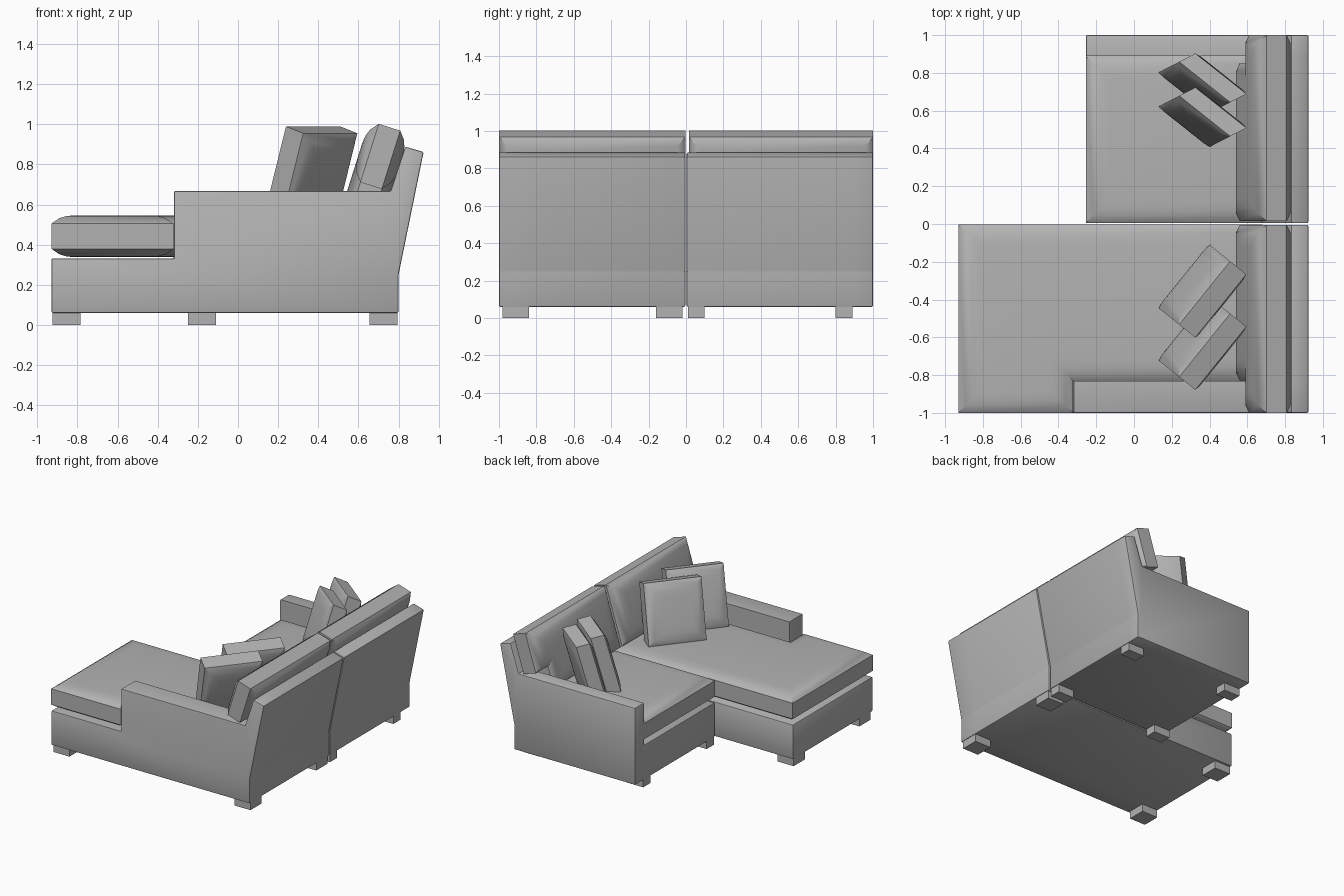
import bpy, bmesh, math
from mathutils import Matrix, Vector

cube = bpy.data.objects.get("Cube")
if cube:
    bpy.data.objects.remove(cube, do_unlink=True)

fabric = bpy.data.materials.new("grey_fabric")
fabric.use_nodes = True
GREY = (0.45, 0.45, 0.45, 1.0)
fabric.diffuse_color = GREY
fabric.node_tree.nodes["Principled BSDF"].inputs["Base Color"].default_value = GREY


def finish(name, bm, smooth=True):
    bmesh.ops.recalc_face_normals(bm, faces=bm.faces)
    mesh = bpy.data.meshes.new(name)
    bm.to_mesh(mesh)
    bm.free()
    mesh.materials.append(fabric)
    obj = bpy.data.objects.new(name, mesh)
    bpy.context.collection.objects.link(obj)
    if smooth:
        bpy.ops.object.select_all(action='DESELECT')
        obj.select_set(True)
        bpy.context.view_layer.objects.active = obj
        bpy.ops.object.shade_smooth_by_angle(angle=math.radians(30))
    return obj


def prism(outline, depth):
    """Solid from a 2D outline in XY, centred on z = 0; returns bmesh and its two caps."""
    bm = bmesh.new()
    low = bm.faces.new([bm.verts.new((x, y, -depth / 2)) for x, y in outline])
    ext = bmesh.ops.extrude_face_region(bm, geom=[low], use_keep_orig=True)
    top_verts = [g for g in ext["geom"] if isinstance(g, bmesh.types.BMVert)]
    top = [g for g in ext["geom"] if isinstance(g, bmesh.types.BMFace)
           and all(v in top_verts for v in g.verts)][0]
    bmesh.ops.translate(bm, verts=top_verts, vec=(0, 0, depth))
    bmesh.ops.recalc_face_normals(bm, faces=bm.faces)
    return bm, (low, top)


def cushion(name, outline, band, bulge, matrix):
    """Straight side band with both broad faces swelling outwards."""
    bm, caps = prism(outline, band)
    for cap in caps:
        for inset, rise in ((0.04, 0.66), (0.035, 0.24), (0.04, 0.10)):
            bmesh.ops.inset_region(bm, faces=[cap], thickness=inset,
                                   depth=rise * bulge, use_even_offset=True)
    bmesh.ops.transform(bm, matrix=matrix, verts=bm.verts)
    return finish(name, bm)


def panel(name, profile, y0, y1, seam):
    """Side profile (x, z) extruded along y, with soft edges except at the seam."""
    bm, _ = prism(profile, y1 - y0)
    to_world = Matrix(((1, 0, 0, 0), (0, 0, 1, (y0 + y1) / 2), (0, 1, 0, 0), (0, 0, 0, 1)))
    bmesh.ops.transform(bm, matrix=to_world, verts=bm.verts)
    edges = [e for e in bm.edges if not all(abs(v.co.y - seam) < 1e-4 for v in e.verts)]
    bmesh.ops.bevel(bm, geom=edges, offset=0.008, segments=2, profile=0.5, affect='EDGES')
    return finish(name, bm)


def leg(name, x0, x1, y0, y1):
    bm, _ = prism([(x0, y0), (x1, y0), (x1, y1), (x0, y1)], 0.065)
    bmesh.ops.translate(bm, verts=bm.verts, vec=(0, 0, 0.0325))
    return finish(name, bm, smooth=False)


# Frames: base with sloping back, plus an arm at the outer end
def back_profile(front):
    return [(front, 0.06), (0.80, 0.06), (0.80, 0.25), (0.925, 0.862), (0.833, 0.888)]


def frame(name, front, arm_front, inner, seam, outer):
    base = back_profile(front) + [(0.655, 0.332), (front, 0.332)]
    arm = back_profile(front) + [(0.76, 0.667), (arm_front, 0.667)]
    if arm_front > front:
        arm += [(arm_front, 0.332), (front, 0.332)]
    panel(name + "_base_and_back", base, min(inner, seam), max(inner, seam), seam)
    panel(name + "_arm", arm, min(outer, seam), max(outer, seam), seam)


frame("chaise", -0.93, -0.32, -0.004, -0.83, -1.0)
frame("seat", -0.255, -0.255, 0.004, 0.89, 1.0)

# Feet
for unit, xs, ys in (
        ("chaise", ((-0.925, -0.785), (0.655, 0.795)), ((-0.98, -0.84), (-0.16, -0.02))),
        ("seat", ((-0.25, -0.11), (0.655, 0.795)), ((0.01, 0.10), (0.80, 0.89)))):
    for i, (x0, x1) in enumerate(xs):
        for j, (y0, y1) in enumerate(ys):
            leg(f"{unit}_foot_{i}{j}", x0, x1, y0, y1)

# Seat cushions
flat = Matrix.Translation((0, 0, 0.442))
cushion("chaise_seat_cushion",
        [(-0.93, -1), (-0.322, -1), (-0.322, -0.83), (0.68, -0.83), (0.68, -0.002), (-0.93, -0.002)],
        0.125, 0.042, flat)
cushion("seat_cushion", [(-0.255, 0.006), (0.68, 0.006), (0.68, 0.89), (-0.255, 0.89)],
        0.125, 0.042, flat)

# Back cushions: wider above the arm, leaning on the back
TILT = math.radians(17.5)
s, c = math.sin(TILT), math.cos(TILT)
lean = Matrix(((0, s, c, 0.755), (1, 0, 0, 0), (0, c, -s, 0.985), (0, 0, 0, 1)))
for unit, inner, notch, outer in (("chaise", -0.004, -0.83, -1.0), ("seat", 0.015, 0.85, 1.0)):
    cushion(unit + "_back_cushion",
            [(inner, -0.47), (notch, -0.47), (notch, -0.305), (outer, -0.305), (outer, 0), (inner, 0)],
            0.112, 0.05, lean)

# Throw pillows: a leaning square, reused mirrored and narrowed on the other unit
normal_flat = Vector((-0.779, 0.628, 0))
width = Vector((0.628, 0.779, 0))
up = Vector((0, 0, c)) - normal_flat * s
normal = normal_flat * c + Vector((0, 0, s))
pillow = Matrix((width, up, normal)).transposed().to_4x4()
pillow.translation = (0.363, -0.356, 0.753)
square = [(-0.215, -0.23), (0.215, -0.23), (0.215, 0.23), (-0.215, 0.23)]
squash = Matrix.Diagonal((1, -0.64, 1, 1))
for name, place in (
        ("chaise_pillow_inner", Matrix.Identity(4)),
        ("chaise_pillow_outer", Matrix.Translation((0, -0.277, 0))),
        ("seat_pillow_outer", Matrix.Translation((0, 0.518, 0)) @ squash),
        ("seat_pillow_inner", Matrix.Translation((0, 0.338, 0)) @ squash)):
    cushion(name, square, 0.115, 0.03, place @ pillow)
